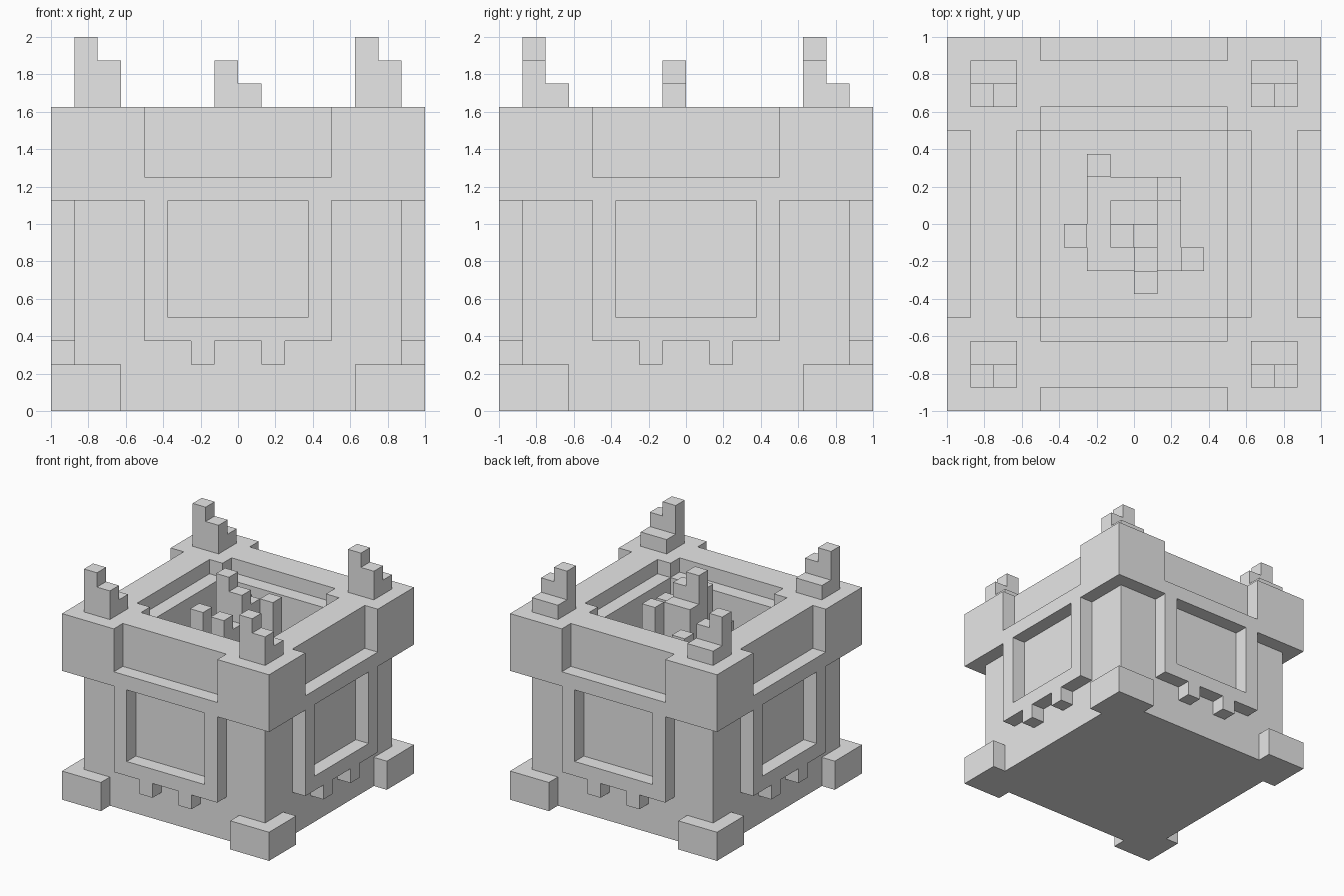
import bpy, bmesh
from mathutils import Vector, Matrix

U = 0.125  # one block of the build grid

cube = bpy.data.objects.get("Cube")
if cube:
    bpy.data.objects.remove(cube, do_unlink=True)

grey = bpy.data.materials.new("plain_grey")
grey.use_nodes = True
colour = (0.8, 0.8, 0.8, 1)
grey.diffuse_color = colour
grey.node_tree.nodes["Principled BSDF"].inputs["Base Color"].default_value = colour


def box(x, y, z):
    """Grid cells inside the three ranges."""
    return {(i, j, k) for i in range(*x) for j in range(*y) for k in range(*z)}


def turned(cells):
    """The cells repeated on all four sides."""
    result = set()
    for _ in range(4):
        result |= cells
        cells = {(-j - 1, i, k) for i, j, k in cells}
    return result


def build(name, cells, filled):
    """Skin the cells, leaving out faces buried in any part."""
    bm = bmesh.new()
    for cell in cells:
        centre = Vector(cell) + Vector((0.5, 0.5, 0.5))
        for axis in range(3):
            for sign in (-1, 1):
                n = Vector((0, 0, 0))
                n[axis] = sign
                if tuple(int(c + d) for c, d in zip(cell, n)) in filled:
                    continue
                a = Vector((0, 0, 0))
                a[(axis + 1) % 3] = 0.5
                b = n.cross(a)
                mid = centre + n / 2
                bm.faces.new([bm.verts.new(mid + p) for p in (-a - b, a - b, a + b, b - a)])
    bmesh.ops.remove_doubles(bm, verts=bm.verts, dist=0.01)
    bmesh.ops.dissolve_limit(bm, angle_limit=0.02, verts=bm.verts, edges=bm.edges)
    bm.transform(Matrix.Scale(U, 4))
    mesh = bpy.data.meshes.new(name)
    bm.to_mesh(mesh)
    bm.free()
    mesh.materials.append(grey)
    bpy.context.collection.objects.link(bpy.data.objects.new(name, mesh))


# Casing: hollow body with a stepped rim
casing = box((-7, 7), (-7, 7), (0, 13))
casing -= box((-4, 4), (-4, 4), (8, 13))
casing -= turned(box((-4, 4), (-5, -4), (12, 13)))
# Corner blocks at the top and feet at the bottom
casing |= turned(box((4, 8), (4, 8), (9, 13)))
casing |= turned(box((5, 8), (5, 8), (0, 2)))
# Window frame with two teeth on every side
frame = box((-4, 4), (-8, -7), (3, 10)) - box((-3, 3), (-8, -7), (4, 9))
for x in (-2, 1):
    frame |= box((x, x + 1), (-8, -7), (2, 3))
casing |= turned(frame)

parts = {"casing": casing}

# Stepped spikes standing on the corners
for side, x in (("right", -7), ("left", 5)):
    for end, y in (("front", -7), ("back", 5)):
        parts[f"spike_{end}_{side}"] = (
            box((x, x + 1), (y, y + 1), (13, 16))
            | box((x + 1, x + 2), (y, y + 1), (13, 15))
            | box((x, x + 2), (y + 1, y + 2), (13, 14)))

# Central cluster: low mound, stepped peak and loose columns
mound = box((-2, 2), (-2, 2), (8, 9))
peak = (box((-1, 0), (-1, 0), (9, 15)) | box((0, 1), (-1, 0), (9, 14))
        | box((-1, 1), (0, 1), (9, 13)) | box((0, 1), (-2, -1), (9, 12)))
parts["cluster_mound"] = mound
parts["cluster_peak"] = peak
for name, x, y, top in (("back", -2, 2, 12), ("right", -3, -1, 12), ("front", 0, -3, 13),
                        ("left", 2, -2, 12), ("inner", 1, 1, 13)):
    parts["column_" + name] = box((x, x + 1), (y, y + 1), (8, top)) - mound

filled = set().union(*parts.values())
for name, cells in parts.items():
    build(name, cells, filled)
